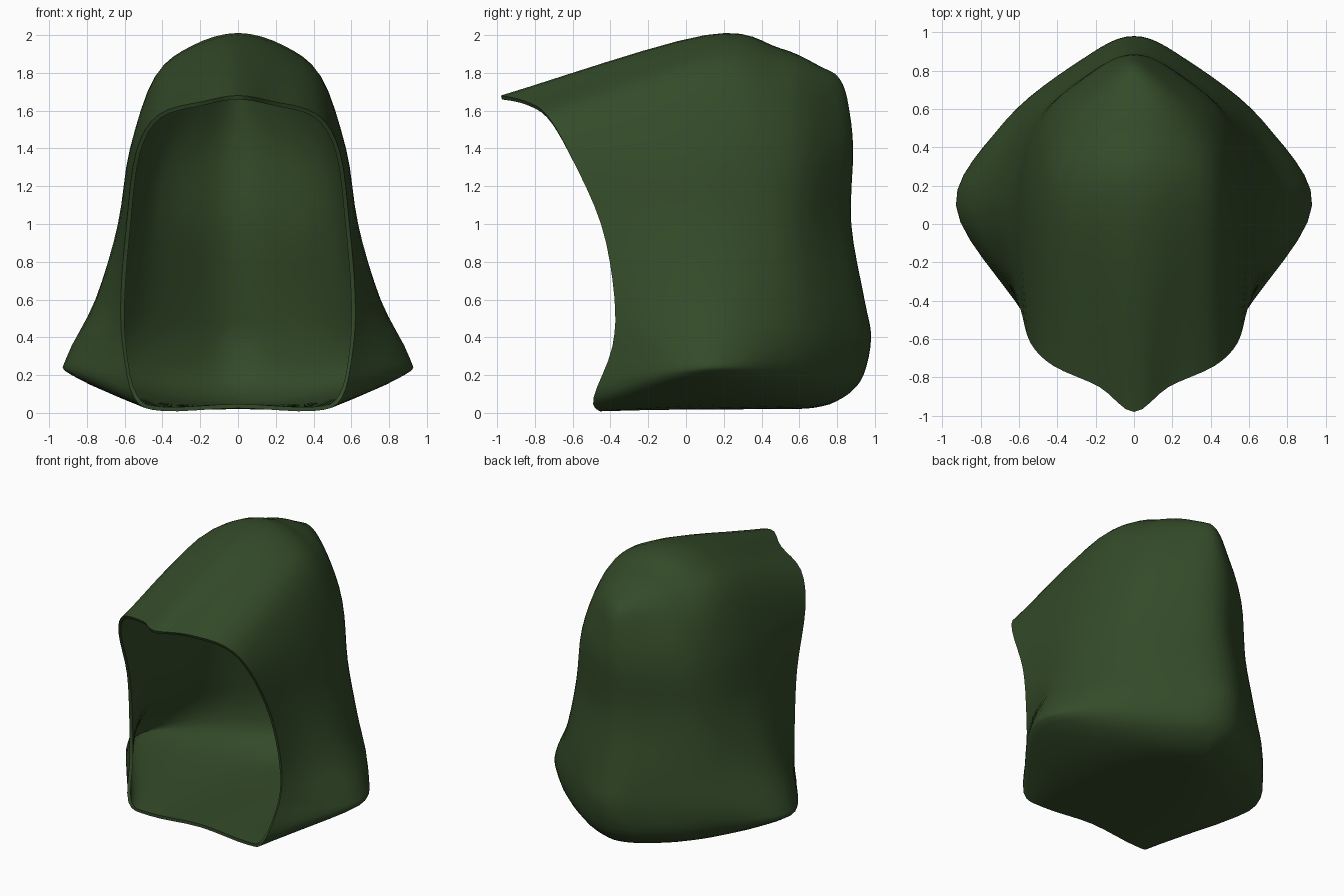
import bpy
from mathutils import Vector

if "Cube" in bpy.data.objects:
    bpy.data.objects.remove(bpy.data.objects["Cube"])

STEP_AROUND, STEP_BACK = 4, 6

# Half profiles of the hood, each running from bottom centre up to top centre
front_rim = [(0, -.44, .025), (.40, -.46, .01), (.55, -.49, .08), (.61, -.39, .35), (.62, -.38, .62),
             (.59, -.45, 1.0), (.54, -.62, 1.38), (.42, -.74, 1.58), (.18, -.85, 1.65), (0, -.98, 1.68)]
widest = [(0, .15, .02), (.45, .13, .04), (.88, .10, .20), (.905, .10, .30), (.755, .12, .60),
          (.635, .10, 1.0), (.57, .10, 1.4), (.44, .10, 1.78), (.24, .10, 1.935), (0, .10, 2.0)]
shoulder = [(0, .50, .02), (.35, .50, .05), (.61, .53, .17), (.67, .54, .34), (.59, .55, .62),
            (.53, .52, 1.0), (.47, .54, 1.4), (.37, .50, 1.72), (.20, .50, 1.88), (0, .50, 1.93)]
back_side = [(0, .66, .025), (.16, .73, .06), (.25, .83, .17), (.27, .86, .37), (.26, .84, .61),
             (.25, .77, 1.0), (.22, .79, 1.4), (.18, .74, 1.68), (.10, .73, 1.80), (0, .72, 1.83)]
spine = [(0, y, z) for y, z in [(.76, .045), (.86, .10), (.94, .20), (.98, .40), (.945, .60),
                                (.875, 1.0), (.885, 1.4), (.86, 1.63), (.83, 1.74), (.79, 1.795)]]


def flip(p):
    return Vector((-p.x, p.y, p.z))


def spline(points, before, after, steps):
    """Smooth curve through the points, with one guide point at either end."""
    p = [before] + points + [after]
    out = []
    for i in range(1, len(p) - 2):
        a, b, c, d = p[i - 1:i + 3]
        for k in range(steps):
            t = k / steps
            out.append(.5 * (2 * b + (c - a) * t + (2 * a - 5 * b + 4 * c - d) * t * t
                             + (3 * b - a - 3 * c + d) * t ** 3))
    return out + [points[-1].copy()]


# Smooth each profile, then loft from the rim to the spine
rings = []
for ring in (front_rim, widest, shoulder, back_side, spine):
    v = [Vector(p) for p in ring]
    rings.append(spline(v, flip(v[1]), flip(v[-2]), STEP_AROUND))
columns = []
for col in zip(*rings):
    col = list(col)
    columns.append(spline(col, col[0] * 1.5 - col[1] * .5, flip(col[-2]), STEP_BACK))

rows = len(columns[0])
verts = [p for col in columns for p in col]
faces = [(s * rows + t, s * rows + t + 1, (s + 1) * rows + t + 1, (s + 1) * rows + t)
         for s in range(len(columns) - 1) for t in range(rows - 1)]
for s in (0, len(columns) - 1):
    for t in range(rows):
        verts[s * rows + t].x = 0

mesh = bpy.data.meshes.new("hood")
mesh.from_pydata(verts, [], faces)
hood = bpy.data.objects.new("hood", mesh)
bpy.context.collection.objects.link(hood)

# Dark green cloth
cloth = bpy.data.materials.new("dark green cloth")
cloth.diffuse_color = (.034, .070, .022, 1)
cloth.use_nodes = True
cloth.node_tree.nodes["Principled BSDF"].inputs["Base Color"].default_value = cloth.diffuse_color
mesh.materials.append(cloth)

# Other half and cloth thickness
mirror = hood.modifiers.new("mirror", 'MIRROR')
mirror.use_clip = True
mirror.merge_threshold = .002
thick = hood.modifiers.new("thickness", 'SOLIDIFY')
thick.thickness = .022
thick.offset = -1
bpy.context.view_layer.objects.active = hood
hood.select_set(True)
bpy.ops.object.convert(target='MESH')
bpy.ops.object.shade_smooth_by_angle(angle=.8)
